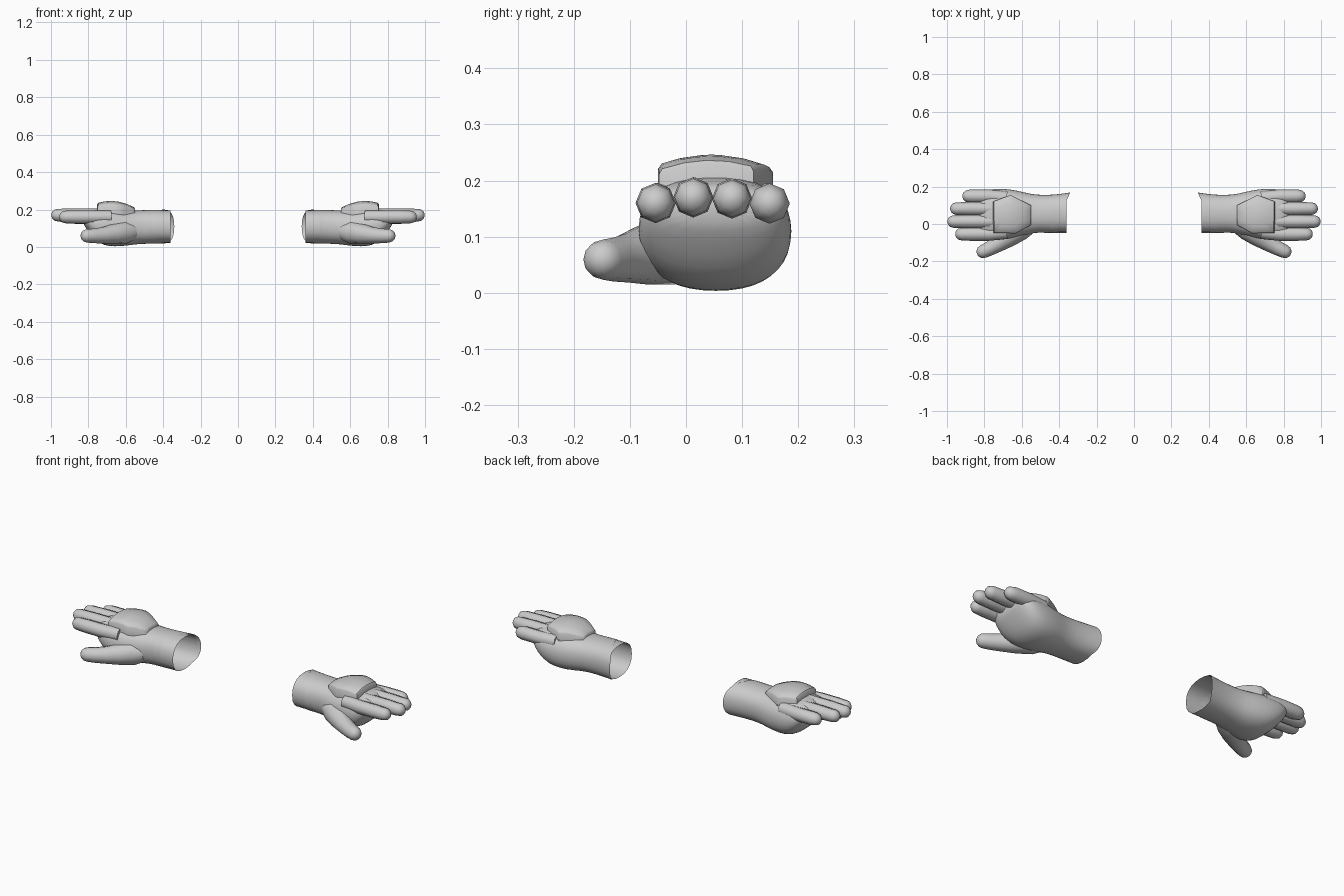
import bpy
import math
from mathutils import Vector

cube = bpy.data.objects.get("Cube")
if cube:
    bpy.data.objects.remove(cube)

grey = bpy.data.materials.new("glove grey")
grey.use_nodes = True
grey.diffuse_color = (0.6, 0.6, 0.6, 1)
grey.node_tree.nodes["Principled BSDF"].inputs["Base Color"].default_value = (0.6, 0.6, 0.6, 1)


def loft(name, rings, start=False, end=True, angle=60, subdivide=0):
    """Skin a list of rings, then mirror the part to the other glove."""
    n = len(rings[0])
    verts = [p for ring in rings for p in ring]
    faces = [(i * n + j, i * n + (j + 1) % n, (i + 1) * n + (j + 1) % n, (i + 1) * n + j)
             for i in range(len(rings) - 1) for j in range(n)]
    if start:
        faces.append(tuple(reversed(range(n))))
    if end:
        faces.append(tuple(range(len(verts) - n, len(verts))))
    mesh = bpy.data.meshes.new(name)
    mesh.from_pydata(verts, [], faces)
    mesh.materials.append(grey)
    obj = bpy.data.objects.new(name, mesh)
    bpy.context.collection.objects.link(obj)
    bpy.ops.object.select_all(action="DESELECT")
    obj.select_set(True)
    bpy.context.view_layer.objects.active = obj
    bpy.ops.object.shade_smooth_by_angle(angle=math.radians(angle))
    if subdivide:
        obj.modifiers.new("Subdivision", "SUBSURF").levels = subdivide
        obj.modifiers["Subdivision"].render_levels = subdivide
    obj.modifiers.new("Mirror", "MIRROR").use_mirror_merge = False
    return obj


def section(x, y0, y1, z0, z1, slant=0.0, n=20, power=0.85):
    """Rounded cross-section across the hand, optionally slanted along y."""
    ring = []
    for k in range(n):
        a = math.tau * k / n
        c, s = math.cos(a), math.sin(a)
        u = math.copysign(abs(c) ** power, c)
        v = math.copysign(abs(s) ** power, s)
        ring.append((x - slant * u, (y0 + y1) / 2 + u * (y1 - y0) / 2,
                     (z0 + z1) / 2 + v * (z1 - z0) / 2))
    return ring


def limb(name, path, sides=8):
    """Round tube along (point, radius) pairs with a domed tip."""
    pts = [(Vector(p), r) for p, r in path]
    tip, r = pts[-1]
    d = (tip - pts[-2][0]).normalized()
    for a in (30, 55, 78):
        a = math.radians(a)
        pts.append((tip + d * r * math.sin(a), r * math.cos(a)))
    rings = []
    for i, (p, r) in enumerate(pts):
        t = (pts[min(i + 1, len(pts) - 1)][0] - pts[max(i - 1, 0)][0]).normalized()
        side = Vector((0, 0, 1)).cross(t).normalized()
        up = t.cross(side)
        rings.append([p + r * (side * math.cos(math.tau * k / sides) + up * math.sin(math.tau * k / sides))
                      for k in range(sides)])
    return loft(name, rings, start=True)


# Hand shell with a slanted open wrist
loft("hand", [
    section(0.39, -0.05, 0.17, 0.018, 0.2, slant=0.05),
    section(0.45, -0.046, 0.156, 0.016, 0.2, slant=0.02),
    section(0.53, -0.047, 0.156, 0.016, 0.196),
    section(0.59, -0.062, 0.172, 0.006, 0.196),
    section(0.66, -0.08, 0.187, 0.0, 0.205),
    section(0.72, -0.088, 0.191, 0.006, 0.21),
    section(0.77, -0.085, 0.187, 0.04, 0.205),
    section(0.81, -0.07, 0.17, 0.095, 0.195),
    section(0.83, -0.04, 0.14, 0.125, 0.18),
], subdivide=1)

# Inner cuff showing past the slanted edge
loft("inner_cuff", [section(x, -0.047, 0.157 + d, 0.021, 0.196)
                    for x, d in ((0.36, 0.006), (0.42, 0.0), (0.48, -0.006))], end=False)

# Fingers: y, z, tip x
for name, y, z, tip in (("index_finger", -0.054, 0.16, 0.958), ("middle_finger", 0.013, 0.17, 1.0),
                        ("ring_finger", 0.082, 0.168, 0.985), ("little_finger", 0.149, 0.159, 0.92)):
    r = 0.036
    limb(name, [((0.68, y * 0.9 + 0.005, z), r), ((0.78, y, z), r),
                ((0.87, y, z), r), ((tip - r * 0.98, y, z), r * 0.93)])

# Thumb with a broad base inside the palm
limb("thumb", [((0.56, -0.005, 0.085), 0.05), ((0.61, -0.025, 0.078), 0.064),
               ((0.67, -0.07, 0.068), 0.054), ((0.72, -0.103, 0.062), 0.044),
               ((0.77, -0.13, 0.059), 0.039), ((0.806, -0.147, 0.059), 0.036)], sides=12)

# Domed plate on the back of the hand
outline = [(0.55, -0.005), (0.63, -0.05), (0.752, -0.048), (0.754, 0.12), (0.66, 0.155), (0.55, 0.1)]
edge = [Vector(a).lerp(Vector(b), t / 4) for a, b in zip(outline, outline[1:] + outline[:1])
        for t in range(4)]
middle = Vector((0.66, 0.045))


def plate_ring(scale, drop):
    ring = []
    for p in edge:
        x, y = middle + (p - middle) * scale
        ring.append((x, y, 0.246 - 2.2 * (x - 0.68) ** 2 - 2 * (y - 0.045) ** 2 - drop))
    return ring


loft("back_plate", [plate_ring(1, 0.05), plate_ring(1, 0.006), plate_ring(0.94, 0),
                    plate_ring(0.6, 0), plate_ring(0.2, 0)], angle=40)
